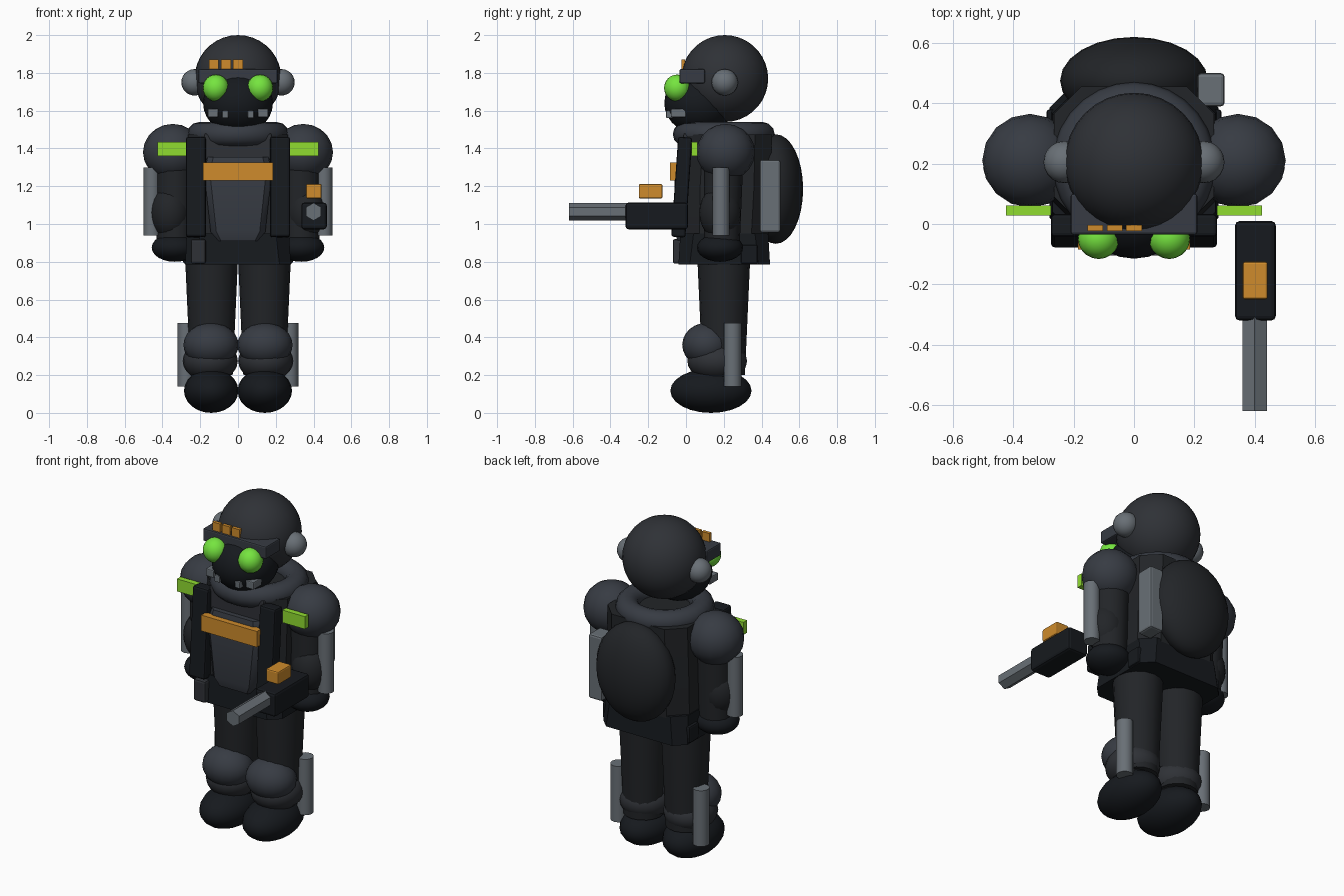
import bpy, bmesh, math
from mathutils import Matrix, Vector

if "Cube" in bpy.data.objects:
    bpy.data.objects.remove(bpy.data.objects["Cube"])


def material(name, rgb):
    m = bpy.data.materials.new(name)
    m.diffuse_color = (*rgb, 1)
    m.use_nodes = True
    m.node_tree.nodes["Principled BSDF"].inputs["Base Color"].default_value = m.diffuse_color
    return m


SHELL = material("charcoal", (0.028, 0.031, 0.037))
SLATE = material("slate", (0.038, 0.044, 0.056))
CLOTH = material("dark_cloth", (0.016, 0.018, 0.021))
BLACK = material("black", (0.008, 0.010, 0.013))
STEEL = material("steel", (0.14, 0.16, 0.18))
GREEN = material("green", (0.28, 0.72, 0.03))
LENS = material("lens_green", (0.18, 0.78, 0.05))
ORANGE = material("orange", (0.62, 0.26, 0.025))


def finish(name, bm, mat, smooth=None, bevel=0):
    bmesh.ops.recalc_face_normals(bm, faces=bm.faces)
    me = bpy.data.meshes.new(name)
    bm.to_mesh(me)
    bm.free()
    ob = bpy.data.objects.new(name, me)
    bpy.context.collection.objects.link(ob)
    me.materials.append(mat)
    if bevel:
        b = ob.modifiers.new("bevel", "BEVEL")
        b.width, b.segments = bevel, 2
    if smooth:
        bpy.context.view_layer.objects.active = ob
        ob.select_set(True)
        bpy.ops.object.shade_smooth_by_angle(angle=math.radians(smooth))
        ob.select_set(False)
    return ob


def ball(name, loc, radii, mat, seg=20, rings=12):
    bm = bmesh.new()
    bmesh.ops.create_uvsphere(bm, u_segments=seg, v_segments=rings, radius=1,
                              matrix=Matrix.LocRotScale(Vector(loc), None, Vector(radii)))
    return finish(name, bm, mat, 60)


def box(name, x, y, z, mat, bevel=0.0, tilt=0):
    """Box from (min, max) ranges, tilted about x."""
    r = (x, y, z)
    loc = Vector([(a + b) / 2 for a, b in r])
    size = Vector([abs(b - a) for a, b in r])
    bm = bmesh.new()
    rot = Matrix.Rotation(math.radians(tilt), 3, 'X').to_quaternion()
    bmesh.ops.create_cube(bm, size=1, matrix=Matrix.LocRotScale(loc, rot, size))
    return finish(name, bm, mat, bevel=bevel)


def tube(name, a, b, ra, rb, mat, seg=16, spin=0):
    """Tapered cylinder between two points."""
    a, b = Vector(a), Vector(b)
    rot = (b - a).to_track_quat('Z', 'Y').to_matrix().to_4x4()
    bm = bmesh.new()
    bmesh.ops.create_cone(bm, cap_ends=True, segments=seg, radius1=ra, radius2=rb,
                          depth=(b - a).length,
                          matrix=Matrix.Translation((a + b) / 2) @ rot @ Matrix.Rotation(spin, 4, 'Z'))
    return finish(name, bm, mat, 50)


def loft(name, sections, mat, smooth=40, bevel=0):
    """Chamfered rectangles (z, half width, y front, y back, corner) joined upward."""
    bm = bmesh.new()
    rows = []
    for z, w, f, k, c in sections:
        pts = [(-w + c, f), (w - c, f), (w, f + c), (w, k - c),
               (w - c, k), (-w + c, k), (-w, k - c), (-w, f + c)]
        rows.append([bm.verts.new((x, y, z)) for x, y in pts])
    for lo, hi in zip(rows, rows[1:]):
        for i in range(8):
            j = (i + 1) % 8
            bm.faces.new((lo[i], lo[j], hi[j], hi[i]))
    bm.faces.new(rows[0])
    bm.faces.new(rows[-1])
    return finish(name, bm, mat, smooth, bevel)


def ring(name, loc, major, minor, mat, n=28, m=12):
    """Torus made by spinning a circle."""
    bm = bmesh.new()
    c = bmesh.ops.create_circle(bm, segments=m, radius=minor,
                                matrix=Matrix.Translation((major, 0, 0)) @ Matrix.Rotation(math.pi / 2, 4, 'X'))
    bmesh.ops.spin(bm, geom=c['verts'] + list(bm.edges), cent=(0, 0, 0), axis=(0, 0, 1),
                   angle=2 * math.pi, steps=n, use_merge=True)
    bmesh.ops.translate(bm, vec=loc, verts=bm.verts)
    return finish(name, bm, mat, 60)


# Head
ball("helmet", (0, 0.205, 1.77), (0.23, 0.23, 0.23), SHELL, 32, 18)
ball("mask", (0, 0.07, 1.64), (0.185, 0.185, 0.165), BLACK, 24, 14)
box("brow_plate", (-0.21, 0.21), (-0.035, 0.10), (1.745, 1.82), SLATE, 0.008)
for i in range(3):
    x = -0.128 + 0.064 * i
    box(f"brow_light_{i}", (x - 0.026, x + 0.026), (-0.024, -0.004), (1.815, 1.87), ORANGE)

# Torso, coat skirt and chest
loft("torso", [(0.92, 0.265, -0.02, 0.435, 0.09), (1.2, 0.27, -0.015, 0.45, 0.09),
               (1.475, 0.265, 0.0, 0.455, 0.09)], CLOTH)
loft("coat_skirt", [(0.785, 0.28, -0.04, 0.445, 0.06), (0.95, 0.27, -0.03, 0.435, 0.07)], BLACK)
ring("collar", (0, 0.2, 1.475), 0.205, 0.065, SLATE)
loft("chest_plate", [(0.91, 0.12, -0.045, 0.08, 0.03), (0.96, 0.145, -0.06, 0.1, 0.03),
                     (1.28, 0.18, -0.06, 0.1, 0.03), (1.355, 0.16, -0.045, 0.08, 0.03)], SLATE)
box("upper_chest", (-0.18, 0.18), (-0.015, 0.08), (1.34, 1.48), SHELL, 0.01)
box("chest_bar", (-0.185, 0.185), (-0.085, -0.04), (1.23, 1.325), ORANGE)
box("front_pouch", (-0.25, -0.17), (-0.07, 0.0), (0.79, 0.92), SHELL, 0.012)

# Backpack
ball("backpack", (0, 0.475, 1.185), (0.245, 0.145, 0.29), CLOTH, 24, 16)
box("pack_canister", (0.21, 0.30), (0.39, 0.50), (0.955, 1.34), STEEL, 0.012)

# Mirrored parts
for side, s in (("left", -1), ("right", 1)):
    def n(part):
        return f"{side}_{part}"

    # Head fittings
    ball(n("ear_cup"), (s * 0.23, 0.205, 1.75), (0.07, 0.07, 0.07), STEEL)
    ball(n("lens"), (s * 0.117, -0.047, 1.72), (0.069, 0.069, 0.071), LENS)
    box(n("mask_filter"), (s * 0.105, s * 0.16), (-0.08, 0.0), (1.565, 1.61), STEEL, 0.006)
    box(n("mask_vent"), (s * 0.05, s * 0.085), (-0.105, -0.02), (1.56, 1.6), STEEL, 0.006)

    # Harness
    box(n("strap"), (s * 0.17, s * 0.275), (-0.06, 0.015), (0.93, 1.46), BLACK, 0.012, -4)
    box(n("hip_pouch"), (s * 0.22, s * 0.29), (0.29, 0.38), (0.79, 0.89), BLACK, 0.01)

    # Arm
    ball(n("shoulder"), (s * 0.345, 0.21, 1.38), (0.158, 0.155, 0.15), SLATE, 16, 10)
    tube(n("arm"), (s * 0.335, 0.19, 0.9), (s * 0.335, 0.2, 1.38), 0.095, 0.105, CLOTH)
    ball(n("forearm"), (s * 0.36, 0.18, 1.06), (0.105, 0.11, 0.14), CLOTH)
    ball(n("glove"), (s * 0.335, 0.18, 0.875), (0.122, 0.122, 0.075), BLACK)
    tube(n("arm_guard"), (s * 0.455, 0.185, 0.94), (s * 0.455, 0.185, 1.3), 0.045, 0.045, STEEL, 12)
    box(n("armband"), (s * 0.275, s * 0.425), (0.028, 0.062), (1.36, 1.435), GREEN)

    # Leg
    tube(n("leg"), (s * 0.14, 0.2, 0.2), (s * 0.14, 0.2, 0.82), 0.112, 0.14, CLOTH)
    ball(n("knee_pad"), (s * 0.143, 0.11, 0.36), (0.146, 0.13, 0.117), SLATE)
    ball(n("boot_cuff"), (s * 0.147, 0.165, 0.275), (0.146, 0.158, 0.11), SHELL)
    ball(n("boot"), (s * 0.142, 0.132, 0.117), (0.144, 0.215, 0.117), BLACK)
    tube(n("shin_guard"), (s * 0.273, 0.247, 0.14), (s * 0.273, 0.247, 0.475), 0.047, 0.047, STEEL, 12)

# Hand-held tool
box("tool_body", (0.335, 0.47), (-0.32, 0.01), (0.972, 1.113), BLACK, 0.015)
tube("tool_barrel", (0.4, -0.62, 1.065), (0.4, -0.3, 1.065), 0.047, 0.047, STEEL, 6)
box("tool_sight", (0.36, 0.443), (-0.25, -0.125), (1.135, 1.212), ORANGE, 0.008)
